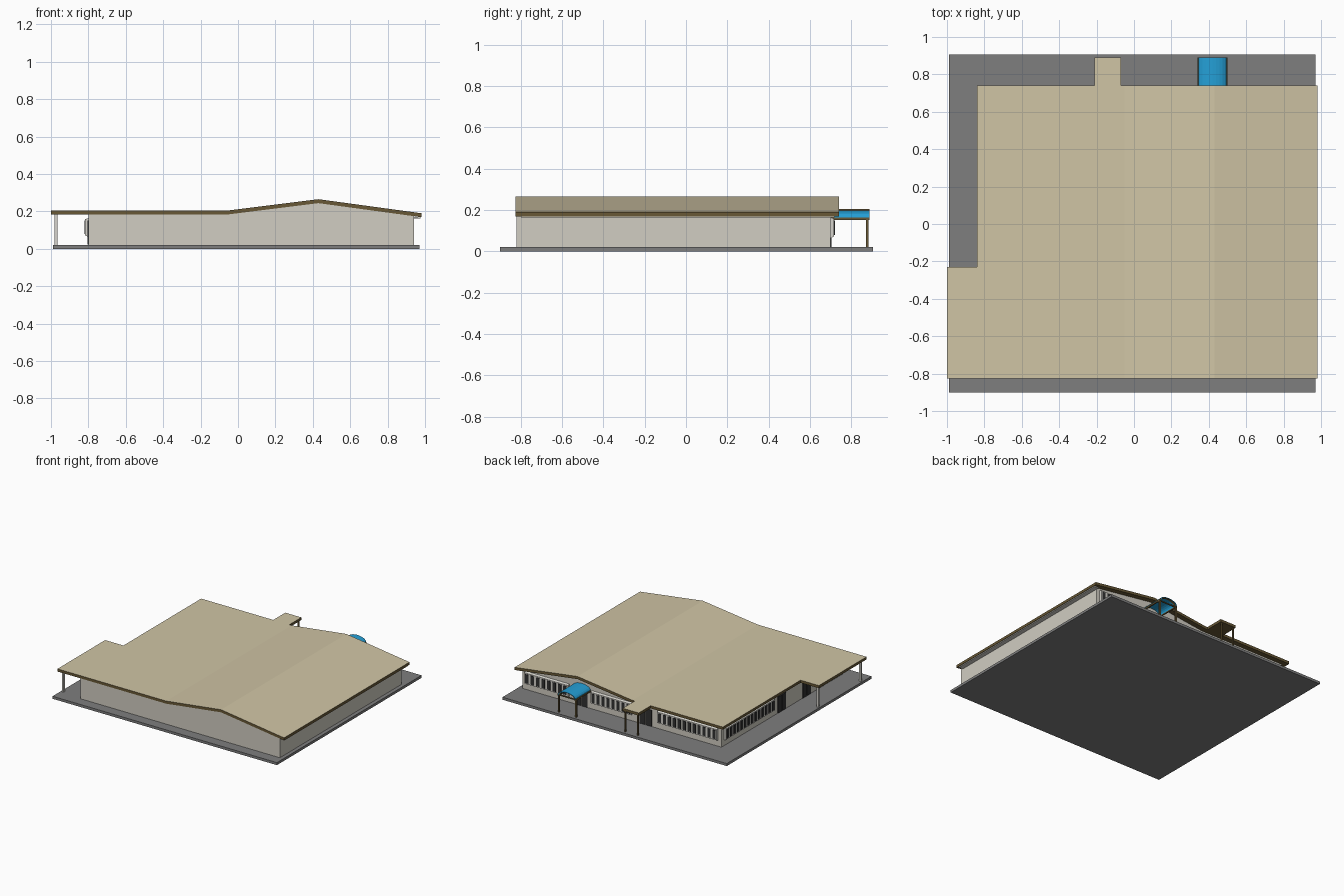
import bpy, bmesh, math

if "Cube" in bpy.data.objects:
    bpy.data.objects.remove(bpy.data.objects["Cube"])


def mat(name, r, g, b):
    m = bpy.data.materials.new(name)
    m.diffuse_color = [((c / 255 + 0.055) / 1.055) ** 2.4 for c in (r, g, b)] + [1]
    m.use_nodes = True
    m.node_tree.nodes["Principled BSDF"].inputs["Base Color"].default_value = m.diffuse_color
    return m


TAN = mat("roof_tan", 208, 197, 165)
BROWN = mat("fascia_brown", 104, 88, 54)
WALL = mat("wall_stone", 209, 205, 194)
GREY = mat("slab_grey", 126, 126, 126)
BLUE = mat("canopy_blue", 36, 160, 215)
GLASS = mat("dark_glass", 48, 48, 48)
FRAME = mat("frame_pale", 214, 212, 205)


def finish(name, bm, mats):
    bmesh.ops.recalc_face_normals(bm, faces=bm.faces)
    me = bpy.data.meshes.new(name)
    bm.to_mesh(me)
    bm.free()
    for m in mats:
        me.materials.append(m)
    ob = bpy.data.objects.new(name, me)
    bpy.context.collection.objects.link(ob)
    return ob


def prism(name, pts, a, b, m, axis="y"):
    """Extrude a (horizontal, z) profile along y or x from a to b."""
    bm = bmesh.new()
    put = (lambda p, t: (p[0], t, p[1])) if axis == "y" else (lambda p, t: (t, p[0], p[1]))
    lo = [bm.verts.new(put(p, a)) for p in pts]
    hi = [bm.verts.new(put(p, b)) for p in pts]
    bm.faces.new(lo)
    bm.faces.new(hi)
    n = len(pts)
    for i in range(n):
        j = (i + 1) % n
        bm.faces.new((lo[i], lo[j], hi[j], hi[i]))
    return finish(name, bm, [m])


def box(name, x0, x1, y0, y1, z0, z1, m):
    return prism(name, [(x0, z0), (x1, z0), (x1, z1), (x0, z1)], y0, y1, m)


def roof_z(x):
    if x <= -0.05:
        return 0.205
    if x <= 0.43:
        return 0.205 + (x + 0.05) / 0.48 * 0.06
    return 0.265 - (x - 0.43) / 0.55 * 0.075


# ground slab
box("ground_slab", -0.99, 0.97, -0.90, 0.905, 0, 0.02, GREY)

# roof sheet: grid cells with a left wing and a flat entrance canopy
xs = [-1, -0.84, -0.21, -0.07, -0.05, 0.43, 0.98]
ys = [-0.825, -0.23, 0.74, 0.89]
cells = {(i, j) for i in range(6) for j in range(3)
         if (j == 0 or i > 0) and (j < 2 or i == 2)}
T = 0.021
bm = bmesh.new()
cache = {}


def rv(i, j, low):
    k = (i, j, low)
    if k not in cache:
        cache[k] = bm.verts.new((xs[i], ys[j], roof_z(xs[i]) - T * low))
    return cache[k]


for i, j in sorted(cells):
    ring = [(i, j), (i + 1, j), (i + 1, j + 1), (i, j + 1)]
    bm.faces.new([rv(a, b, 0) for a, b in ring])
    bm.faces.new([rv(a, b, 1) for a, b in ring[::-1]]).material_index = 1
    near = [(i, j - 1), (i + 1, j), (i, j + 1), (i - 1, j)]
    for k in range(4):
        if near[k] not in cells:
            (a, b), (c, d) = ring[k], ring[(k + 1) % 4]
            bm.faces.new((rv(a, b, 0), rv(a, b, 1), rv(c, d, 1), rv(c, d, 0))).material_index = 1
finish("roof", bm, [TAN, BROWN])

# walls with gable top following the roof
top = [(x, roof_z(x) - T) for x in (0.94, 0.43, -0.05, -0.80)]
prism("walls", [(-0.80, 0.02), (0.94, 0.02)] + top, -0.82, 0.70, WALL)

# soffit strip under the right eave
box("right_soffit", 0.94, 0.975, -0.80, 0.72, 0.163, 0.171, FRAME)

# window bays: chamfered frames carrying repeated glass panes
OUT = 0.018


def bay(name, a, b, on_back):
    w, s = (0.70, 1) if on_back else (-0.80, -1)
    prof = [(w - s * 0.002, 0.062), (w + s * OUT, 0.072), (w + s * OUT, 0.158), (w - s * 0.002, 0.165)]
    prism(name + "_frame", prof, a, b, FRAME, "x" if on_back else "y")
    n = max(1, round((b - a) / 0.045))
    step = (b - a) / n
    for k in range(n):
        c0, c1 = a + (k + 0.2) * step, a + (k + 0.8) * step
        lo, hi = sorted((w + s * (OUT - 0.002), w + s * (OUT + 0.003)))
        if on_back:
            box(f"{name}_pane_{k}", c0, c1, lo, hi, 0.08, 0.15, GLASS)
        else:
            box(f"{name}_pane_{k}", lo, hi, c0, c1, 0.08, 0.15, GLASS)


bay("back_window_right", 0.53, 0.91, True)
bay("back_window_middle", -0.02, 0.33, True)
bay("back_window_left", -0.77, -0.25, True)
bay("side_window", 0.06, 0.67, False)

# doors, each a pair of dark leaves
for name, c in (("canopy_door", 0.42), ("entrance_door", -0.14)):
    for s in (-1, 1):
        x = c + s * 0.027
        box(f"{name}_{s}", x - 0.024, x + 0.024, 0.698, 0.705, 0.022, 0.15, GLASS)
for name, c in (("side_door", -0.05), ("wing_door", -0.36)):
    for s in (-1, 1):
        y = c + s * 0.027
        box(f"{name}_{s}", -0.805, -0.798, y - 0.024, y + 0.024, 0.022, 0.15, GLASS)

# wing posts
for y in (-0.79, -0.26):
    box("wing_post", -0.98, -0.965, y - 0.008, y + 0.008, 0.02, 0.185, FRAME)

# entrance canopy posts
for x in (-0.195, -0.085):
    box("entrance_post", x - 0.005, x + 0.005, 0.873, 0.883, 0.02, 0.185, BROWN)

# blue barrel canopy: arched sheet on brown beams and posts
cx, hw, z0, rise = 0.42, 0.076, 0.163, 0.035
N = 12
ang = [math.pi * k / N for k in range(N + 1)]


def arc(d):
    return [(cx + (hw - d) * math.cos(t), z0 - d * 0.5 + rise * math.sin(t)) for t in ang]


sheet = prism("barrel_canopy", arc(0) + arc(0.006)[::-1], 0.70, 0.89, BLUE)
prism("barrel_front_rim", arc(0.003) + arc(0.012)[::-1], 0.872, 0.886, BROWN)
for s in (-1, 1):
    x = cx + s * 0.075
    box("canopy_beam", x - 0.005, x + 0.005, 0.70, 0.89, 0.152, 0.164, BROWN)
    box("canopy_post", x - 0.006, x + 0.006, 0.872, 0.884, 0.02, 0.153, BROWN)
box("canopy_cross_beam", cx - 0.07, cx + 0.07, 0.874, 0.882, 0.152, 0.16, BROWN)
